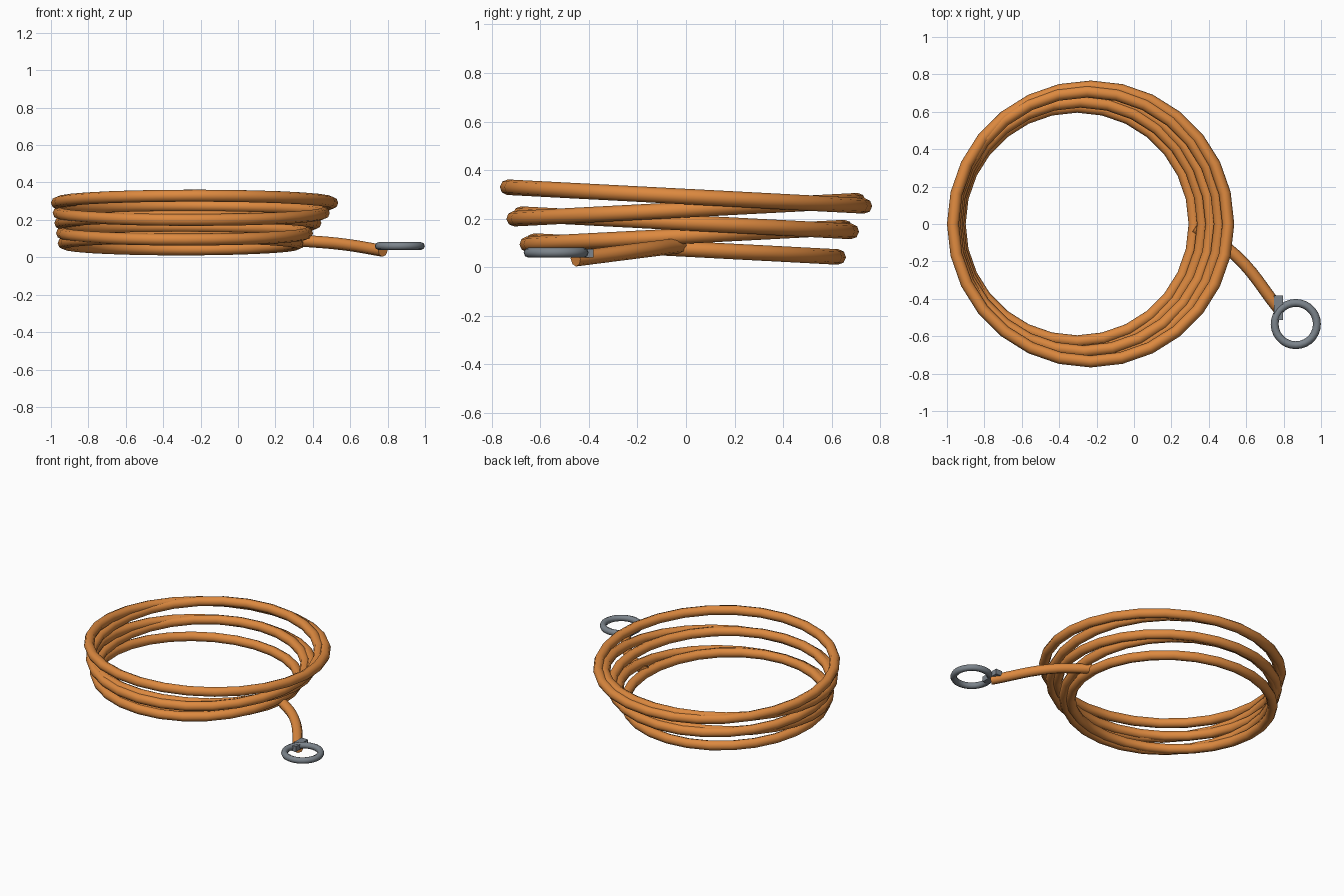
import bpy, math

if "Cube" in bpy.data.objects:
    bpy.data.objects.remove(bpy.data.objects["Cube"])


def material(name, color):
    m = bpy.data.materials.new(name)
    m.diffuse_color = color
    m.use_nodes = True
    m.node_tree.nodes["Principled BSDF"].inputs["Base Color"].default_value = m.diffuse_color
    return m


orange = material("orange_rope", (0.72, 0.25, 0.05, 1))
steel = material("grey_metal", (0.20, 0.23, 0.26, 1))


def torus(name, loc, major, minor, seg, sides, mat, tilt=0.0):
    bpy.ops.mesh.primitive_torus_add(location=loc, rotation=(tilt, 0, 0),
                                     major_radius=major, minor_radius=minor,
                                     major_segments=seg, minor_segments=sides)
    ob = bpy.context.object
    ob.name = name
    ob.data.materials.append(mat)
    bpy.ops.object.shade_smooth()
    return ob


# Stacked rope loops, growing upward and tilting alternately
ROPE = 0.032
for i in range(5):
    outer = 0.66 + 0.027 * i
    torus(f"rope_loop_{i + 1}", (-0.304 + 0.018 * i, 0, 0.075 + 0.054 * i),
          outer - ROPE, ROPE, 28, 8, orange,
          math.radians(-3 if i % 2 == 0 else 3))

# Loose tail of rope lying down to the ground
curve = bpy.data.curves.new("rope_tail", "CURVE")
curve.dimensions = "3D"
curve.bevel_depth = ROPE
curve.bevel_resolution = 2
curve.use_fill_caps = True
curve.resolution_u = 6
path = [(0.325, -0.02, 0.09), (0.54, -0.165, 0.072), (0.775, -0.455, 0.035)]
spline = curve.splines.new("BEZIER")
spline.bezier_points.add(len(path) - 1)
for p, co in zip(spline.bezier_points, path):
    p.co = co
    p.handle_left_type = p.handle_right_type = "AUTO"
tail = bpy.data.objects.new("rope_tail", curve)
bpy.context.collection.objects.link(tail)
curve.materials.append(orange)
bpy.ops.object.select_all(action="DESELECT")
tail.select_set(True)
bpy.context.view_layer.objects.active = tail
bpy.ops.object.convert(target="MESH")
bpy.ops.object.shade_smooth_by_angle(angle=math.radians(60))

# Metal ring and its clamp at the end of the tail
torus("end_ring", (0.865, -0.535, 0.06), 0.113, 0.021, 28, 8, steel)
bpy.ops.mesh.primitive_cube_add(size=1, location=(0.773, -0.447, 0.057))
clamp = bpy.context.object
clamp.name = "ring_clamp"
clamp.scale = (0.048, 0.13, 0.036)
clamp.data.materials.append(steel)
